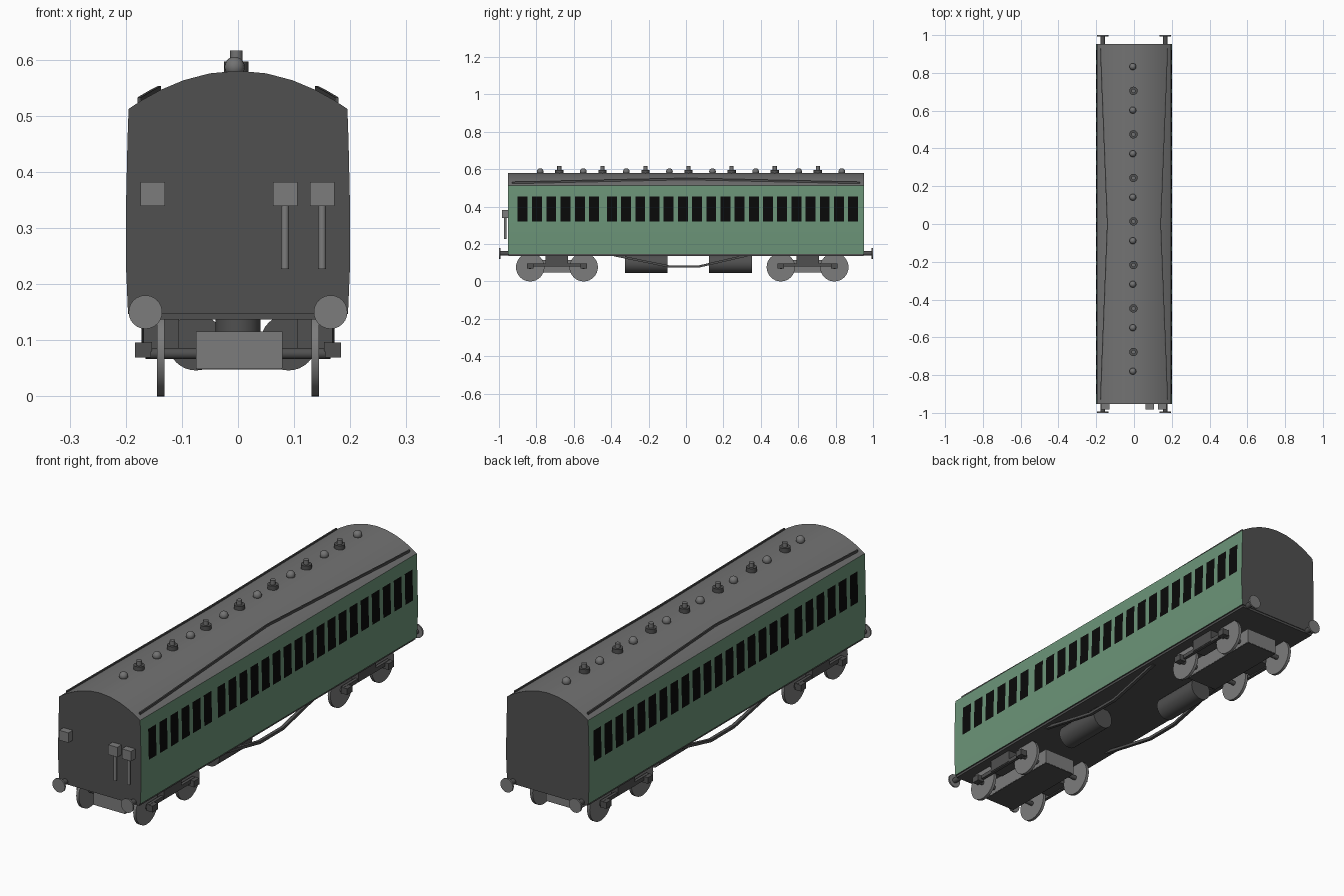
import bpy, bmesh, math
from mathutils import Vector

cube = bpy.data.objects.get("Cube")
if cube:
    bpy.data.objects.remove(cube, do_unlink=True)


def material(name, rgb):
    m = bpy.data.materials.new(name)
    m.use_nodes = True
    m.diffuse_color = (*rgb, 1)
    m.node_tree.nodes["Principled BSDF"].inputs["Base Color"].default_value = (*rgb, 1)
    return m


green = material("coach green", (0.15, 0.30, 0.19))
black = material("window black", (0.003, 0.003, 0.003))
dark = material("dark grey", (0.08, 0.08, 0.08))
roof = material("roof grey", (0.17, 0.17, 0.17))
light = material("light grey", (0.20, 0.20, 0.20))


def finish(name, bm, mats, smooth=False):
    bmesh.ops.recalc_face_normals(bm, faces=bm.faces)
    mesh = bpy.data.meshes.new(name)
    bm.to_mesh(mesh)
    bm.free()
    for m in mats:
        mesh.materials.append(m)
    ob = bpy.data.objects.new(name, mesh)
    bpy.context.collection.objects.link(ob)
    if smooth:
        bpy.ops.object.select_all(action='DESELECT')
        ob.select_set(True)
        bpy.context.view_layer.objects.active = ob
        bpy.ops.object.shade_smooth_by_angle(angle=math.radians(35))
    return ob


def box(name, x, y, z, mat):
    """Box from three (low, high) ranges."""
    bm = bmesh.new()
    bmesh.ops.create_cube(bm, size=1)
    for v in bm.verts:
        v.co = [(r[0] + r[1]) / 2 + c * (r[1] - r[0]) for r, c in zip((x, y, z), v.co)]
    return finish(name, bm, [mat])


def cylinder(name, start, end, radius, mat, sides=24):
    a, b = Vector(start), Vector(end)
    bm = bmesh.new()
    bmesh.ops.create_cone(bm, cap_ends=True, segments=sides, radius1=radius,
                          radius2=radius, depth=(b - a).length)
    turn = (b - a).to_track_quat('Z', 'Y')
    for v in bm.verts:
        v.co = turn @ v.co + (a + b) / 2
    return finish(name, bm, [mat], True)


def bar(name, points, half_w, half_h, mat):
    """Rectangular bar swept along points that run mainly in y."""
    bm = bmesh.new()
    rings = [[bm.verts.new((x + sx * half_w, y, z + sz * half_h))
              for sx, sz in ((-1, -1), (1, -1), (1, 1), (-1, 1))] for x, y, z in points]
    for a, b in zip(rings, rings[1:]):
        for i in range(4):
            bm.faces.new((a[i], a[i - 1], b[i - 1], b[i]))
    bm.faces.new(rings[0])
    bm.faces.new(rings[-1])
    return finish(name, bm, [mat])


# Coach body: cross-section lofted through the window edges
HALF, EAVE, CROWN = 0.953, 0.512, 0.58
SILL, HEAD = 0.321, 0.455


def roof_z(x):
    return EAVE + (CROWN - EAVE) * (1 - (abs(x) / 0.195) ** 2)


side = [(0.196, 0.147), (0.2, 0.24), (0.2, SILL), (0.197, HEAD), (0.195, EAVE)]
arch = [(0.195 * math.cos(math.pi * i / 12), 0) for i in range(1, 12)]
profile = side + [(x, roof_z(x)) for x, _ in arch] + [(-x, z) for x, z in reversed(side)]

starts = [-0.9 + 0.0765 * i for i in range(6)] + [-0.423 + 0.0759 * i for i in range(18)]
stations = [-HALF] + [y + w for y in starts for w in (0, 0.053)] + [HALF]
bm = bmesh.new()
rings = [[bm.verts.new((x, y, z)) for x, z in profile] for y in stations]
for s, (a, b) in enumerate(zip(rings, rings[1:])):
    for i in range(len(profile)):
        f = bm.faces.new((a[i], a[i - 1], b[i - 1], b[i]))
        z = f.calc_center_median().z
        if z > EAVE:
            f.material_index = 2
        elif z < 0.15:
            f.material_index = 3
        elif SILL < z < HEAD and s % 2:
            f.material_index = 1
for ring in (rings[0], rings[-1]):
    bm.faces.new(ring).material_index = 3
finish("coach_body", bm, [green, black, roof, dark], True)

# Underframe floor
box("underframe", (-0.19, 0.19), (-0.95, 0.95), (0.137, 0.158), dark)

# Roof rain strips, bowed towards the middle
for s, side_name in ((1, "left"), (-1, "right")):
    path = []
    for y in (-0.93, -0.8, -0.5, -0.2, 0, 0.2, 0.5, 0.8, 0.93):
        x = 0.14 + 0.036 * min(1, abs(y) / 0.9)
        path.append((s * x, y, roof_z(x) + 0.003))
    bar("rain_strip_" + side_name, path, 0.003, 0.005, dark)

# Roof vents: domes alternating with capped stacks
for i in range(8):
    y = 0.833 - 0.2304 * i
    bm = bmesh.new()
    bmesh.ops.create_uvsphere(bm, u_segments=16, v_segments=10, radius=0.018)
    bmesh.ops.translate(bm, verts=bm.verts, vec=(-0.006, y, 0.587))
    finish("dome_vent", bm, [roof], True)
    if i < 7:
        y -= 0.128
        cylinder("stack_vent_base", (-0.003, y, 0.57), (-0.003, y, 0.597), 0.022, dark, 16)
        cylinder("stack_vent_top", (-0.003, y, 0.59), (-0.003, y, 0.616), 0.011, roof, 16)

# Buffers at all four corners
for s in (1, -1):
    for e in (1, -1):
        x = s * 0.165
        cylinder("buffer_shaft", (x, e * 0.94, 0.15), (x, e * 0.995, 0.15), 0.012, dark, 16)
        cylinder("buffer_head", (x, e * 0.993, 0.15), (x, e, 0.15), 0.03, light)

# Jumper boxes and hanging pipes on the front end
for x, piped in ((-0.152, False), (0.084, True), (0.15, True)):
    box("jumper_box", (x - 0.022, x + 0.022), (-0.983, -0.95), (0.339, 0.382), light)
    if piped:
        cylinder("jumper_pipe", (x, -0.967, 0.227), (x, -0.967, 0.345), 0.007, light, 12)

# Bogies with wheels, axles, side frames and axle boxes
for c in (-0.69, 0.65):
    box("bogie_body", (-0.075, 0.079), (c - 0.2, c + 0.2), (0.05, 0.115), light)
    box("bogie_underside", (-0.074, 0.078), (c - 0.199, c + 0.199), (0.048, 0.052), dark)
    cylinder("bogie_pivot", (0, c, 0.11), (0, c, 0.14), 0.04, dark)
    for e in (1, -1):
        y = c + e * 0.143
        cylinder("axle", (-0.165, y, 0.076), (0.165, y, 0.076), 0.01, dark, 12)
        for s in (1, -1):
            cylinder("wheel", (s * 0.131, y, 0.076), (s * 0.144, y, 0.076), 0.076, light, 32)
            outer = sorted((s * 0.155, s * 0.184))
            box("axle_box", outer, (y - 0.018, y + 0.018), (0.069, 0.096), dark)
    for s in (1, -1):
        box("bogie_bolster", sorted((s * 0.105, s * 0.168)), (c - 0.06, c + 0.06),
            (0.085, 0.14), dark)
        box("bogie_side_frame", sorted((s * 0.153, s * 0.166)), (c - 0.16, c + 0.16),
            (0.08, 0.097), dark)

# Underfloor tanks, set diagonally
for x, y0, y1 in ((0.09, -0.327, -0.1), (-0.075, 0.123, 0.353)):
    cylinder("underfloor_tank", (x, y0, 0.096), (x, y1, 0.096), 0.05, dark, 32)

# Truss rods
for s in (1, -1):
    x = s * 0.165
    bar("truss_rod", [(x, -0.385, 0.14), (x, -0.09, 0.08), (x, 0.07, 0.08), (x, 0.33, 0.14)],
        0.007, 0.006, dark)
